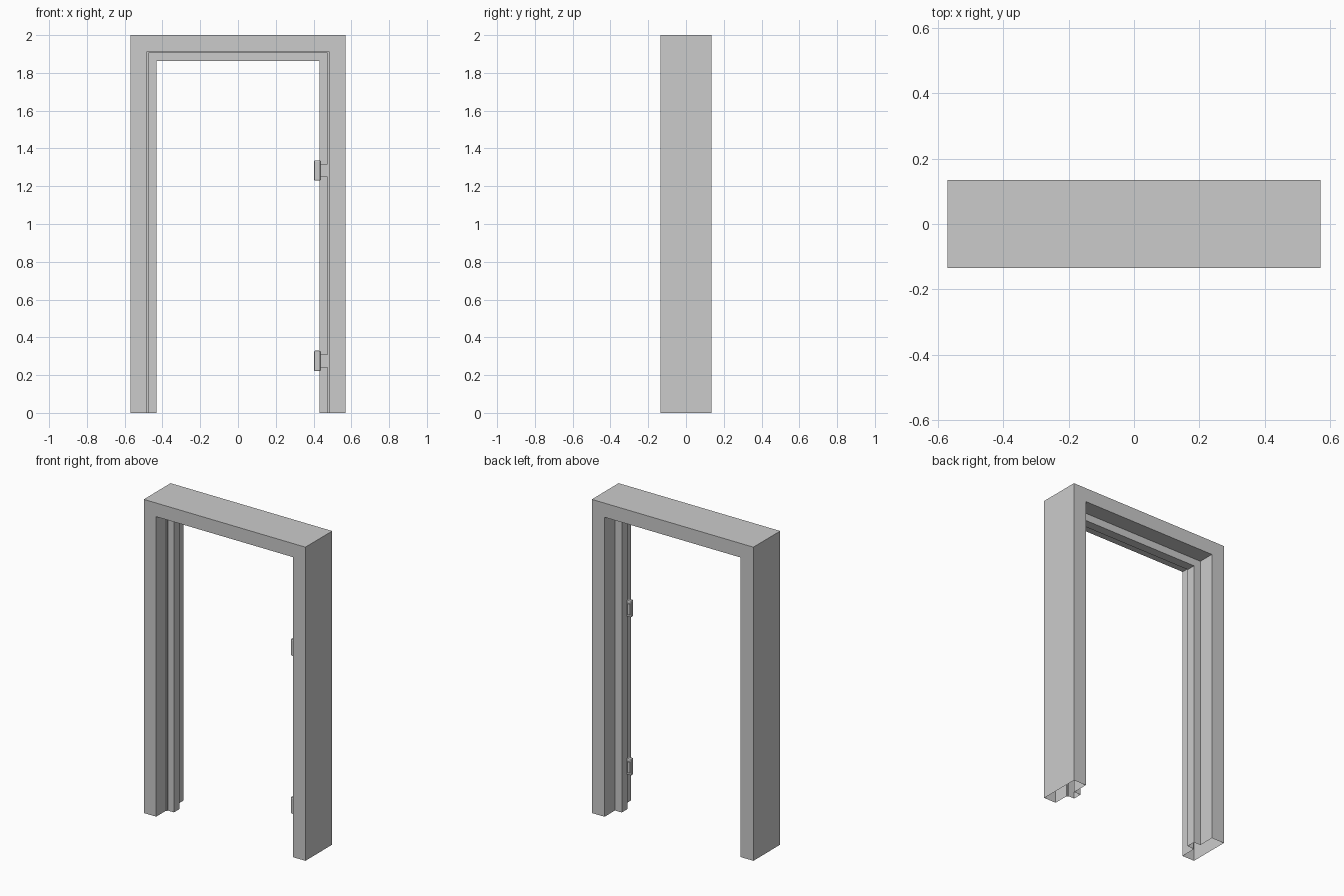
import bpy, bmesh

if "Cube" in bpy.data.objects:
    bpy.data.objects.remove(bpy.data.objects["Cube"])

HALF_W, HEIGHT = 0.57, 2.0


def make_object(name, bm):
    bmesh.ops.recalc_face_normals(bm, faces=bm.faces)
    mesh = bpy.data.meshes.new(name)
    bm.to_mesh(mesh)
    bm.free()
    obj = bpy.data.objects.new(name, mesh)
    bpy.context.collection.objects.link(obj)
    return obj


def box(name, lo, hi, bevel=0.0):
    bm = bmesh.new()
    bmesh.ops.create_cube(bm, size=1)
    for v in bm.verts:
        v.co = [(a + b) / 2 + c * (b - a) for a, b, c in zip(lo, hi, v.co)]
    obj = make_object(name, bm)
    if bevel:
        mod = obj.modifiers.new("bevel", 'BEVEL')
        mod.width = bevel
        mod.segments = 2
    return obj


# Door frame: closed rebated profile (inset from outside, y), mitred
# up the left jamb, across the head and down the right jamb, open at the floor
profile = [(0, -0.135), (0.087, -0.135), (0.087, -0.036), (0.095, -0.036),
           (0.095, -0.028), (0.138, -0.028), (0.138, 0.03), (0.09, 0.03),
           (0.09, 0.135), (0, 0.135)]
bm = bmesh.new()
rings = []
for d, y in profile:
    x, z = HALF_W - d, HEIGHT - d
    rings.append([bm.verts.new(p) for p in
                  ((-x, y, 0), (-x, y, z), (x, y, z), (x, y, 0))])
for a, b in zip(rings, rings[1:] + rings[:1]):
    for i in range(3):
        bm.faces.new((a[i], a[i + 1], b[i + 1], b[i]))
make_object("door_frame", bm)

# Hinges on the right jamb
for label, z in (("lower", 0.275), ("upper", 1.283)):
    # leaf against the door stop
    box(label + "_hinge_leaf", (0.43, -0.038, z - 0.035), (0.475, -0.027, z + 0.035))
    # knuckle plate standing past the stop
    box(label + "_hinge_knuckle", (0.402, -0.045, z - 0.054),
        (0.437, -0.02, z + 0.054), 0.007)
    # pin along the knuckle
    bm = bmesh.new()
    bmesh.ops.create_cone(bm, cap_ends=True, segments=12, radius1=0.008,
                          radius2=0.008, depth=0.07)
    pin = make_object(label + "_hinge_pin", bm)
    pin.location = (0.416, -0.018, z)
